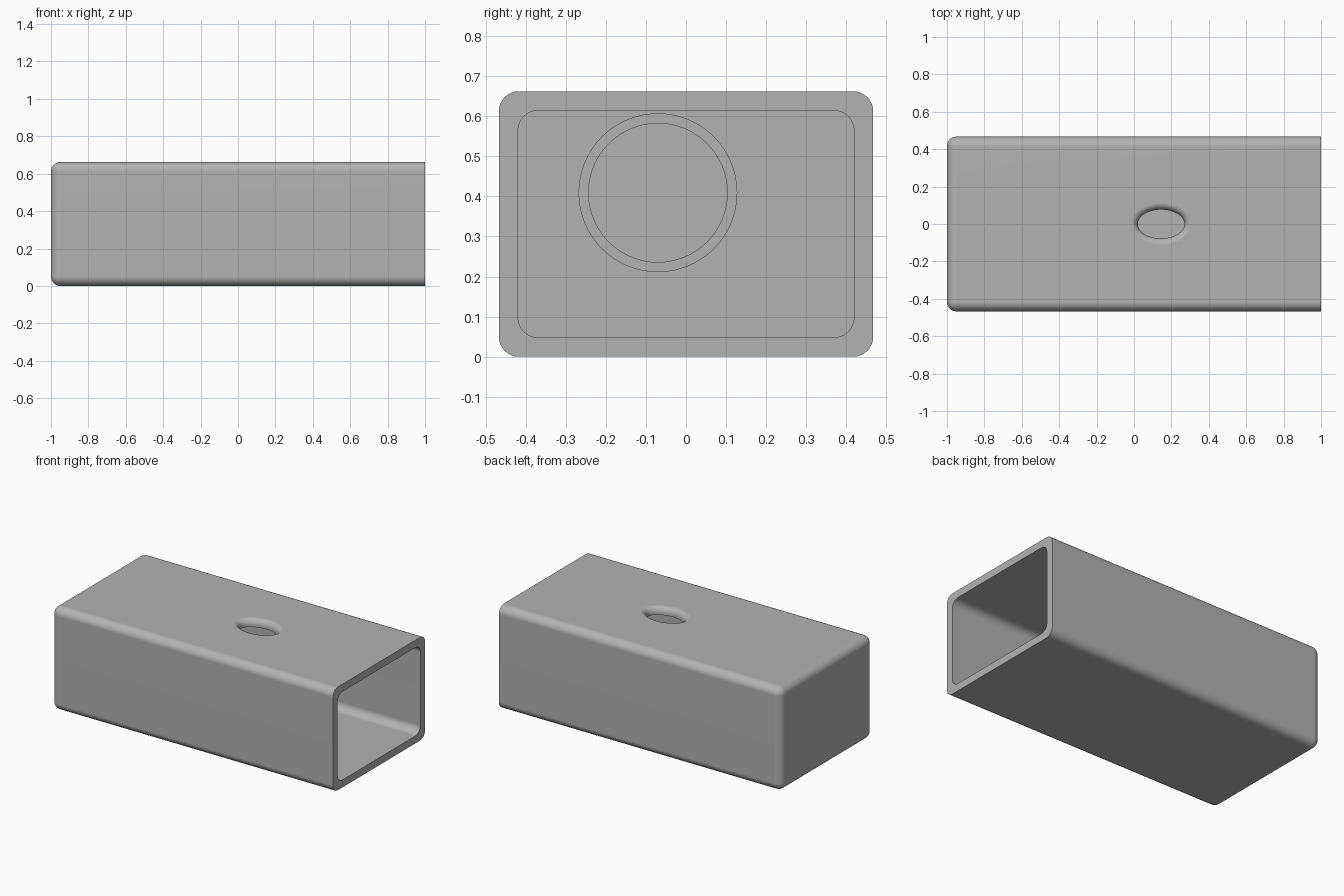
import bpy, bmesh, math
from mathutils import Matrix

if "Cube" in bpy.data.objects:
    bpy.data.objects.remove(bpy.data.objects["Cube"], do_unlink=True)

HALF_W, HEIGHT, WALL, ROUND = 0.467, 0.662, 0.048, 0.05

grey = bpy.data.materials.new("light_grey")
grey.use_nodes = True
GREY = (0.45, 0.45, 0.45, 1)
grey.diffuse_color = GREY
grey.node_tree.nodes["Principled BSDF"].inputs["Base Color"].default_value = GREY


def add_object(name, bm):
    bmesh.ops.recalc_face_normals(bm, faces=bm.faces)
    mesh = bpy.data.meshes.new(name)
    bm.to_mesh(mesh)
    bm.free()
    mesh.materials.append(grey)
    ob = bpy.data.objects.new(name, mesh)
    bpy.context.collection.objects.link(ob)
    return ob


def rounded_box(name, x0, x1, inset, round_back):
    """Box along x with rounded long edges, and optionally a rounded -x end."""
    bm = bmesh.new()
    bmesh.ops.create_cube(bm, size=1)
    size = (x1 - x0, 2 * (HALF_W - inset), HEIGHT - 2 * inset)
    bmesh.ops.scale(bm, vec=size, verts=bm.verts)
    bmesh.ops.translate(bm, vec=((x0 + x1) / 2, 0, HEIGHT / 2), verts=bm.verts)
    middle = (x0 + x1) / 2
    edges = []
    for e in bm.edges:
        a, b = (v.co.x for v in e.verts)
        along = abs(a - b) > 0.1
        if along or (round_back and max(a, b) < middle):
            edges.append(e)
    bmesh.ops.bevel(bm, geom=edges, offset=ROUND, segments=8, profile=0.5,
                    affect='EDGES', clamp_overlap=True)
    return add_object(name, bm)


def loft(name, rings, n=64, close_loop=False):
    """Skin elliptical rings given as (radius_x, radius_y, z)."""
    bm = bmesh.new()
    loops = [[bm.verts.new((rx * math.cos(2 * math.pi * i / n),
                            ry * math.sin(2 * math.pi * i / n), z))
              for i in range(n)] for rx, ry, z in rings]
    pairs = list(zip(loops, loops[1:]))
    if close_loop:
        pairs.append((loops[-1], loops[0]))
    else:
        bm.faces.new(loops[0])
        bm.faces.new(loops[-1])
    for low, high in pairs:
        for i in range(n):
            j = (i + 1) % n
            bm.faces.new((low[i], low[j], high[j], high[i]))
    return add_object(name, bm)


def cut(target, cutter):
    mod = target.modifiers.new("cut", 'BOOLEAN')
    mod.operation, mod.solver, mod.object = 'DIFFERENCE', 'EXACT', cutter
    bpy.context.view_layer.objects.active = target
    bpy.ops.object.modifier_apply(modifier=mod.name)
    bpy.data.objects.remove(cutter, do_unlink=True)


def smooth(ob):
    bpy.ops.object.select_all(action='DESELECT')
    ob.select_set(True)
    bpy.context.view_layer.objects.active = ob
    bpy.ops.object.shade_smooth_by_angle(angle=math.radians(35))
    mod = ob.modifiers.new("flat_faces", 'WEIGHTED_NORMAL')
    mod.keep_sharp = True


# Shell, open at the +x end
shell = rounded_box("shell", -1, 1, 0, True)
cut(shell, rounded_box("cavity_cutter", -1 + WALL, 1.2, WALL, False))

# Oval hole in the top with a rounded lip
LIP, STEPS = 0.036, 8
rings = [(0.125, 0.077, HEIGHT - 0.1)]
for k in range(STEPS + 1):
    a = math.pi / 2 * k / STEPS
    grow = LIP * (1 - math.cos(a))
    rings.append((0.125 + grow, 0.077 + grow, HEIGHT - LIP + LIP * math.sin(a)))
rings.append((0.125 + LIP, 0.077 + LIP, HEIGHT + 0.05))
hole = loft("hole_cutter", rings)
hole.data.transform(Matrix.Translation((0.145, 0, 0)))
cut(shell, hole)
smooth(shell)

# Round collar standing on the inside of the closed end
OUT, INN, LENGTH = 0.198, 0.173, 0.08
collar = loft("inner_collar", [(OUT, OUT, -0.01), (OUT, OUT, LENGTH),
                               (INN, INN, LENGTH), (INN, INN, -0.01)],
              close_loop=True)
collar.data.transform(Matrix.Translation((-1 + WALL, -0.07, 0.409))
                      @ Matrix.Rotation(math.pi / 2, 4, 'Y'))
smooth(collar)
